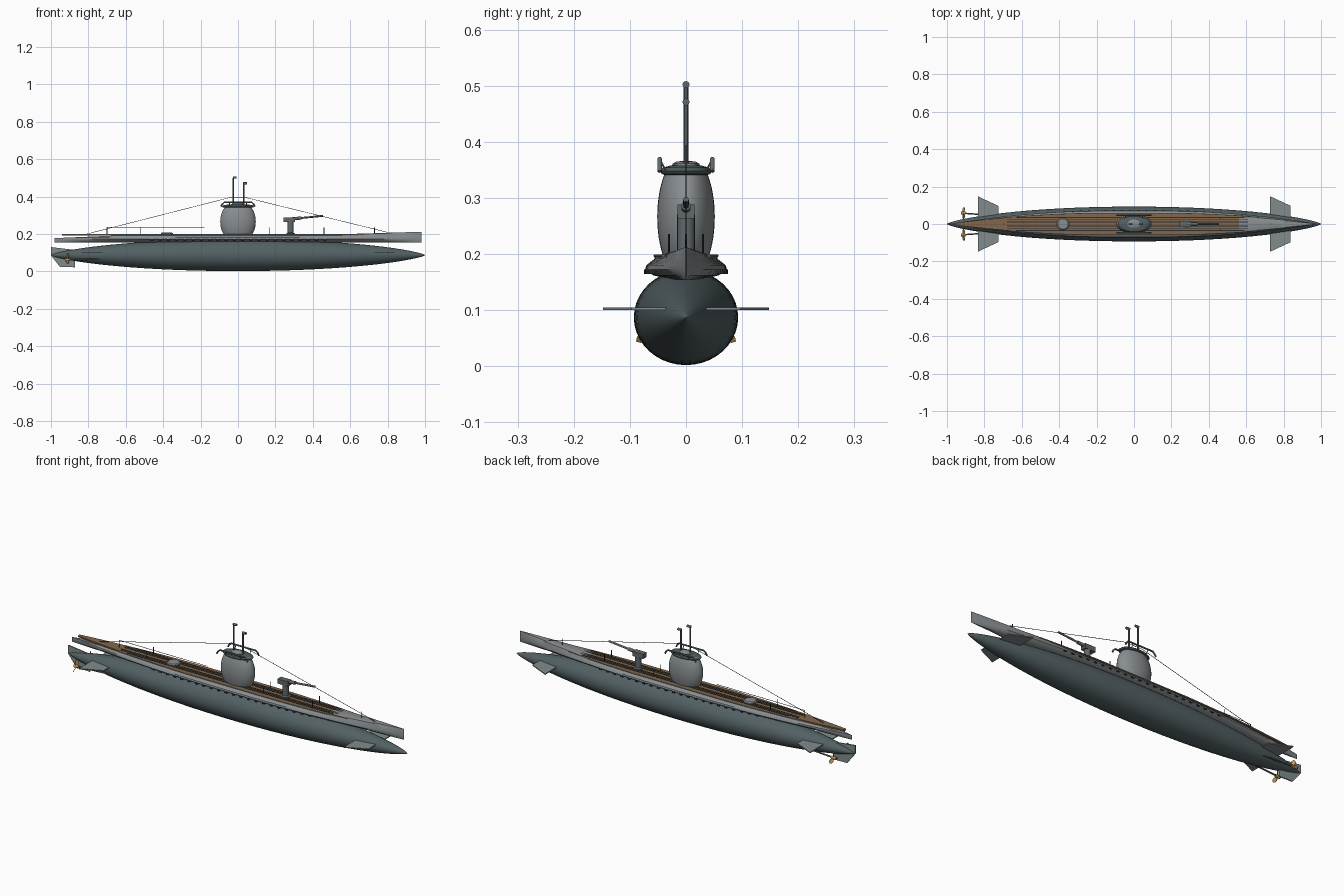
import bpy, bmesh, math
from mathutils import Vector

if "Cube" in bpy.data.objects:
    bpy.data.objects.remove(bpy.data.objects["Cube"])


def material(name, rgb):
    m = bpy.data.materials.new(name)
    m.diffuse_color = (*rgb, 1)
    m.use_nodes = True
    m.node_tree.nodes["Principled BSDF"].inputs["Base Color"].default_value = m.diffuse_color
    return m


HULL = material("dark_sea_grey", (0.085, 0.118, 0.125))
GREY = material("light_grey", (0.25, 0.27, 0.28))
FIN = material("fin_grey", (0.22, 0.26, 0.265))
STEEL = material("gun_steel", (0.12, 0.14, 0.145))
WOOD = material("deck_wood", (0.23, 0.135, 0.07))
DARK = material("near_black", (0.025, 0.028, 0.03))
BRASS = material("brass", (0.55, 0.34, 0.09))


def add(name, verts, faces, mat, smooth=None):
    me = bpy.data.meshes.new(name)
    me.from_pydata(verts, [], faces)
    bm = bmesh.new()
    bm.from_mesh(me)
    bmesh.ops.remove_doubles(bm, verts=bm.verts, dist=1e-6)
    bmesh.ops.recalc_face_normals(bm, faces=bm.faces)
    bm.to_mesh(me)
    bm.free()
    me.materials.append(mat)
    ob = bpy.data.objects.new(name, me)
    bpy.context.collection.objects.link(ob)
    if smooth:
        bpy.ops.object.select_all(action='DESELECT')
        bpy.context.view_layer.objects.active = ob
        ob.select_set(True)
        bpy.ops.object.shade_smooth_by_angle(angle=math.radians(smooth))
    return ob


def loft(name, rings, mat, smooth=35):
    n = len(rings[0])
    verts = [p for r in rings for p in r]
    faces = [(i * n + j, i * n + (j + 1) % n, (i + 1) * n + (j + 1) % n, (i + 1) * n + j)
             for i in range(len(rings) - 1) for j in range(n)]
    faces += [tuple(range(n)), tuple(range((len(rings) - 1) * n, len(rings) * n))]
    return add(name, verts, faces, mat, smooth)


def prism(name, outline, axis, lo, hi, mat):
    """Flat outline extruded along an axis."""
    def put(p, h):
        q = list(p)
        q.insert(axis, h)
        return tuple(q)
    return loft(name, [[put(p, h) for p in outline] for h in (lo, hi)], mat, None)


def box(name, x, y, z, mat):
    return prism(name, [(x[0], y[0]), (x[1], y[0]), (x[1], y[1]), (x[0], y[1])], 2, z[0], z[1], mat)


def lathe(name, cx, profile, mat, squash=1.0, n=32):
    """Upright turned part: profile of (radius, z), squashed in y."""
    rings = [[(cx + r * math.cos(2 * math.pi * k / n), squash * r * math.sin(2 * math.pi * k / n), z)
              for k in range(n)] for r, z in profile]
    return loft(name, rings, mat)


def tube(name, pts, r, mat, n=10):
    """Round tube along a path."""
    pts = [Vector(p) for p in pts]
    rings = []
    for i, p in enumerate(pts):
        t = (pts[min(i + 1, len(pts) - 1)] - pts[max(i - 1, 0)]).normalized()
        u = t.cross(Vector((0, 1, 0) if abs(t.y) < 0.9 else (1, 0, 0))).normalized()
        v = t.cross(u)
        rings.append([tuple(p + r * (math.cos(2 * math.pi * k / n) * u + math.sin(2 * math.pi * k / n) * v))
                      for k in range(n)])
    return loft(name, rings, mat)


# Pressure hull: long spindle
rings = []
for i in range(61):
    x = -math.cos(math.pi * i / 60)
    s = max((1 - abs(x) ** 2.1) ** 0.72, 0.004)
    rings.append([(x, 0.093 * s * math.cos(2 * math.pi * k / 40), 0.087 + 0.085 * s * math.sin(2 * math.pi * k / 40))
                  for k in range(40)])
loft("pressure_hull", rings, HULL)


# Deck casing: narrow upper hull, rising towards the bow
def casing_half(x):
    return 0.073 * max(1 - abs(x / 0.985) ** 2.3, 0.01)


def casing_top(x):
    if x > 0.4:
        return 0.194 + 0.018 * ((x - 0.4) / 0.58)
    return 0.194 - 0.016 * max(0, (-x - 0.6) / 0.38)


rings = []
for i in range(49):
    x = -0.98 + 1.96 * i / 48
    w, t = casing_half(x), casing_top(x)
    half = [(0.35, 0.154), (0.8, 0.162), (1, 0.172), (0.97, 0.18), (0.76, t - 0.002), (0.66, t)]
    sec = [(x, w * a, min(z, t)) for a, z in half]
    rings.append(sec + [(x, -y, z) for _, y, z in reversed(sec)])
loft("deck_casing", rings, GREY)

# Limber holes along the casing sides
for side in (-1, 1):
    for i in range(22):
        x = -0.46 + 0.044 * i
        y = side * (casing_half(x) * 0.99)
        box("limber_hole", (x - 0.007, x + 0.007), (y - 0.003, y + 0.003), (0.164, 0.172), DARK)

# Wooden deck tapering to the stern, with dark plank gaps
xs = [-0.94 + 1.61 * i / 24 for i in range(25)]


def deck_half(x):
    return min(0.056, casing_half(x) * 0.78 + 0.002)


outline = [(x, deck_half(x)) for x in xs] + [(x, -deck_half(x)) for x in reversed(xs)]
prism("wooden_deck", outline, 2, 0.192, 0.199, WOOD)
for k in range(-3, 4):
    if k:
        y = 0.0115 * k
        lim = 0.68 - 0.05 * max(0, abs(k) - 2)
        box("plank_gap", (-lim, lim - 0.04), (y - 0.0022, y + 0.0022), (0.198, 0.2005), DARK)
for side in (-1, 1):
    pts = [x for x in xs if -0.7 <= x <= 0.66]
    tube("deck_edge", [(x, side * deck_half(x), 0.197) for x in pts], 0.0025, GREY, 6)

# Round deck hatch
lathe("deck_hatch", -0.38, [(0.033, 0.197), (0.033, 0.203), (0.028, 0.207), (0.004, 0.208)], GREY)

# Conning tower: barrel-shaped, narrow across
profile = []
for i in range(17):
    z = 0.19 + 0.156 * i / 16
    profile.append((0.095 * math.sqrt(max(1 - ((z - 0.266) / 0.115) ** 2, 0)), z))
lathe("conning_tower", 0, profile, GREY, 0.54)
lathe("bridge_rim", 0, [(0.06, 0.338), (0.082, 0.343), (0.086, 0.348), (0.078, 0.354), (0.05, 0.358), (0.02, 0.36)],
      HULL, 0.53)
lathe("bridge_hatch", 0, [(0.034, 0.352), (0.034, 0.361), (0.024, 0.365), (0.003, 0.366)], GREY, 0.7)
for y in (-0.047, 0.047):
    tube("bridge_rail", [(-0.092, y, 0.347), (-0.085, y, 0.358), (-0.074, y, 0.369), (0.074, y, 0.369),
                         (0.085, y, 0.358), (0.09, y, 0.347)], 0.0042, STEEL)
    for x in (-0.045, 0.045):
        tube("rail_stay", [(x, y, 0.369), (x, y * 0.75, 0.347)], 0.002, STEEL, 6)

# Periscopes with forward-facing heads
for x, h in ((-0.025, 0.502), (0.03, 0.471)):
    tube("periscope", [(x, 0, 0.34), (x, 0, h - 0.006), (x + 0.002, 0, h - 0.002), (x + 0.007, 0, h)], 0.0045, STEEL)
    tube("periscope_head", [(x - 0.003, 0, h), (x + 0.018, 0, h)], 0.0062, STEEL, 14)

# Deck gun
lathe("gun_pedestal", 0.281, [(0.023, 0.195), (0.023, 0.203), (0.016, 0.207), (0.016, 0.27)], STEEL, n=16)
box("gun_mount", (0.243, 0.305), (-0.015, 0.015), (0.263, 0.288), STEEL)
tube("gun_barrel", [(0.26, 0, 0.278), (0.34, 0, 0.286)], 0.0085, STEEL, 14)
tube("gun_muzzle", [(0.33, 0, 0.285), (0.455, 0, 0.297)], 0.005, STEEL, 12)

# Deck posts and aerial wires
for x in (-0.7, -0.52, 0.17, 0.46, 0.73):
    for y in ((0,) if abs(x) > 0.65 else (-0.03, 0.03)):
        tube("deck_post", [(x, y, 0.193), (x, y, 0.236)], 0.002, DARK, 6)
tube("aft_aerial", [(-0.82, 0, 0.197), (-0.05, 0, 0.393)], 0.0013, DARK, 5)
tube("bow_aerial", [(0.82, 0, 0.204), (0.05, 0, 0.393)], 0.0013, DARK, 5)
tube("aerial_spreader", [(-0.05, 0, 0.393), (0.05, 0, 0.393)], 0.0013, DARK, 5)
tube("stern_line", [(-0.7, 0, 0.236), (-0.18, 0, 0.236)], 0.0013, DARK, 5)

# Diving planes at bow and stern
for x0 in (-0.835, 0.728):
    for s in (-1, 1):
        prism("diving_plane", [(x0, s * 0.01), (x0, s * 0.148), (x0 + 0.11, s * 0.097), (x0 + 0.11, s * 0.01)],
              2, 0.1, 0.105, FIN)

# Rudder
prism("rudder", [(-1.0, 0.13), (-1.0, 0.085), (-0.952, 0.024), (-0.872, 0.022), (-0.872, 0.115)],
      1, -0.003, 0.003, FIN)

# Twin three-bladed propellers with shafts
for s in (-1, 1):
    cy, cz = s * 0.058, 0.062
    tube("propeller_shaft", [(-0.92, cy, cz), (-0.66, s * 0.04, cz + 0.004)], 0.004, STEEL)
    tube("propeller_hub", [(-0.926, cy, cz), (-0.9, cy, cz)], 0.008, BRASS, 14)
    for k in range(3):
        a = math.radians(90 + 120 * k)
        rad, tan = Vector((0, math.cos(a), math.sin(a))), Vector((0, -math.sin(a), math.cos(a)))
        chord = tan * 0.8 + Vector((0.6 * s, 0, 0))
        centre = Vector((-0.911, cy, cz))
        shape = [(0.003, -0.004), (0.018, -0.009), (0.03, -0.008), (0.036, 0), (0.03, 0.008), (0.018, 0.009), (0.003, 0.004)]
        blade = [[tuple(centre + rad * r + chord * c + Vector((dx, 0, 0))) for r, c in shape] for dx in (-0.0015, 0.0015)]
        loft("propeller_blade", blade, BRASS, None)
